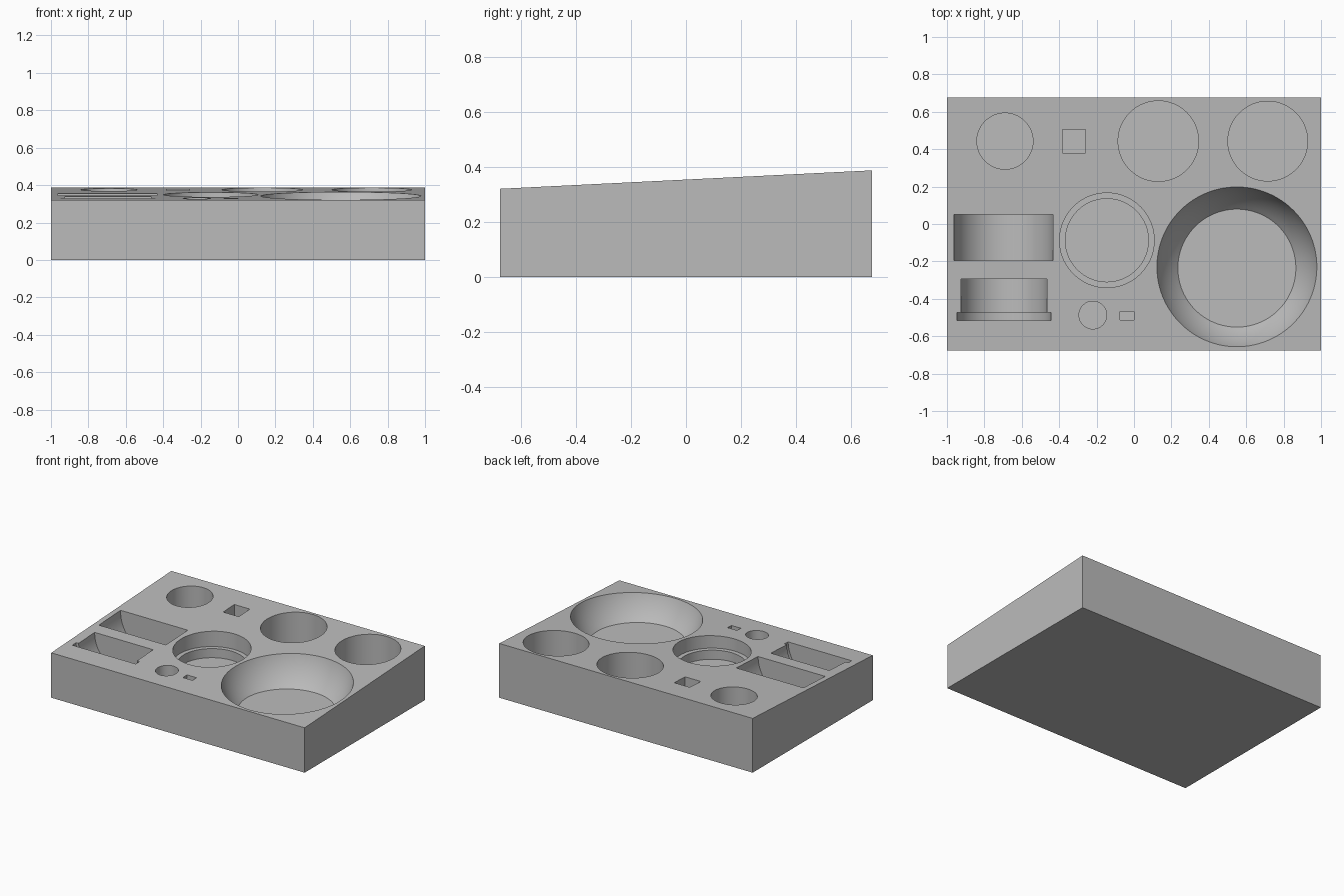
import bpy, bmesh, math
from mathutils import Matrix, Vector

if "Cube" in bpy.data.objects:
    bpy.data.objects.remove(bpy.data.objects["Cube"])

grey = bpy.data.materials.new("plain grey")
grey.diffuse_color = (0.5, 0.5, 0.5, 1)
grey.use_nodes = True
grey.node_tree.nodes["Principled BSDF"].inputs["Base Color"].default_value = grey.diffuse_color


def finish(name, bm):
    bmesh.ops.recalc_face_normals(bm, faces=bm.faces)
    me = bpy.data.meshes.new(name)
    bm.to_mesh(me)
    bm.free()
    ob = bpy.data.objects.new(name, me)
    bpy.context.collection.objects.link(ob)
    me.materials.append(grey)
    return ob


def extrude_profile(name, points, depth):
    bm = bmesh.new()
    face = bm.faces.new([bm.verts.new(p) for p in points])
    new = bmesh.ops.extrude_face_region(bm, geom=[face])["geom"]
    bmesh.ops.translate(bm, vec=depth, verts=[v for v in new if isinstance(v, bmesh.types.BMVert)])
    return finish(name, bm)


def lathe(name, profile, matrix, n=96):
    # closed solid of revolution from (radius, height) pairs
    bm = bmesh.new()
    rings = [[bm.verts.new((r * math.cos(2 * math.pi * i / n), r * math.sin(2 * math.pi * i / n), z))
              for i in range(n)] for r, z in profile]
    for a, b in zip(rings, rings[1:]):
        for i in range(n):
            j = (i + 1) % n
            bm.faces.new((a[i], a[j], b[j], b[i]))
    bm.faces.new(rings[0])
    bm.faces.new(rings[-1])
    bm.transform(matrix)
    return finish(name, bm)


def at(x, y):
    return Matrix.Translation((x, y, 0))


def lying(x, y, z):
    # axis along y
    return Matrix.Translation((x, y, z)) @ Matrix.Rotation(-math.pi / 2, 4, "X")


def box(name, x0, x1, y0, y1, floor):
    return extrude_profile(name, [(x0, y0, floor), (x1, y0, floor), (x1, y1, floor), (x0, y1, floor)],
                           Vector((0, 0, 0.6 - floor)))


# Wedge-shaped block with a gently sloping top
D = 0.677
tray = extrude_profile("organizer_block", [(-1, -D, 0), (-1, D, 0), (-1, D, 0.387), (-1, -D, 0.32)],
                       Vector((2, 0, 0)))

# Bowl pocket: spherical wall with a flat floor
R, cz, floor = 0.45, 0.482, 0.161
bowl = [(math.sqrt(R * R - (cz - z) ** 2), z) for z in [floor + (cz - floor) * i / 16 for i in range(17)]]

TOP = 0.6
cutters = [
    lathe("bowl_pocket", bowl, at(0.55, -0.236), 128),
    # Round cup pockets
    lathe("middle_cup_pocket", [(0.215, 0.1), (0.215, TOP)], at(0.13, 0.443)),
    lathe("right_cup_pocket", [(0.213, 0.1), (0.213, TOP)], at(0.715, 0.443)),
    lathe("left_cup_pocket", [(0.15, 0.15), (0.15, TOP)], at(-0.69, 0.443)),
    lathe("small_round_pocket", [(0.074, 0.2), (0.074, TOP)], at(-0.22, -0.487), 64),
    # Stepped round pocket
    lathe("stepped_pocket", [(0.222, 0.185), (0.222, 0.25), (0.253, 0.25), (0.253, TOP)], at(-0.145, -0.087)),
    # Square and small rectangular pockets
    box("square_pocket", -0.383, -0.26, 0.38, 0.505, 0.26),
    box("small_slot", -0.075, 0.0, -0.513, -0.468, 0.27),
    # Lying cylinder cradles, one with a flange
    lathe("cylinder_cradle", [(0.265, 0), (0.265, 0.245)], lying(-0.697, -0.195, 0.35)),
    lathe("flanged_cradle", [(0.251, 0), (0.251, 0.043), (0.231, 0.043), (0.231, 0.224)],
          lying(-0.695, -0.517, 0.335)),
]

# Cut every pocket out of the block
for c in cutters:
    c.hide_render = True
    c.hide_set(True)
    m = tray.modifiers.new(c.name, "BOOLEAN")
    m.object = c
    m.operation = "DIFFERENCE"
    m.solver = "EXACT"

bpy.context.view_layer.objects.active = tray
tray.select_set(True)
for m in list(tray.modifiers):
    bpy.ops.object.modifier_apply(modifier=m.name)
for c in cutters:
    bpy.data.objects.remove(c)
bpy.ops.object.shade_smooth_by_angle(angle=math.radians(25))
